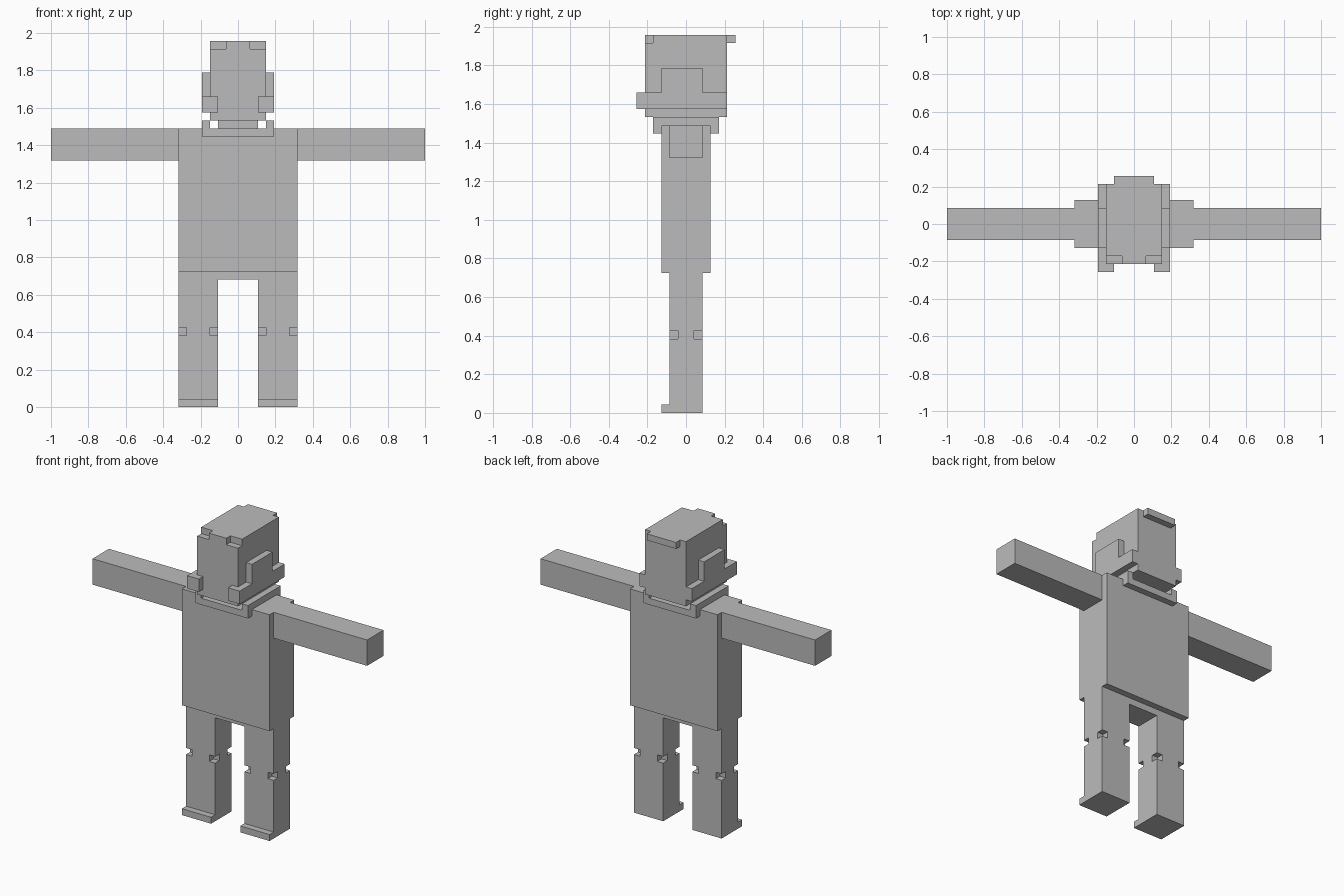
import bpy
import bmesh

U = 2 / 47  # size of one block unit

cube = bpy.data.objects.get("Cube")
if cube:
    bpy.data.objects.remove(cube, do_unlink=True)

grey = bpy.data.materials.new("plain grey")
grey.use_nodes = True
grey.diffuse_color = (0.5, 0.5, 0.5, 1)
grey.node_tree.nodes["Principled BSDF"].inputs["Base Color"].default_value = (0.5, 0.5, 0.5, 1)


def prism(name, plan, z0, z1):
    """Extrude a flat plan outline, in block units, from z0 to z1."""
    bm = bmesh.new()
    base = bm.faces.new([bm.verts.new((x * U, y * U, z0 * U)) for x, y in plan])
    out = bmesh.ops.extrude_face_region(bm, geom=[base], use_keep_orig=True)
    top = [g for g in out["geom"] if isinstance(g, bmesh.types.BMVert)]
    bmesh.ops.translate(bm, verts=top, vec=(0, 0, (z1 - z0) * U))
    bmesh.ops.recalc_face_normals(bm, faces=bm.faces)
    mesh = bpy.data.meshes.new(name)
    bm.to_mesh(mesh)
    bm.free()
    mesh.materials.append(grey)
    obj = bpy.data.objects.new(name, mesh)
    bpy.context.collection.objects.link(obj)
    return obj


def box(name, x, y, z):
    plan = [(x[0], y[0]), (x[1], y[0]), (x[1], y[1]), (x[0], y[1])]
    return prism(name, plan, *z)


def pair(name, x, y, z):
    """A box on the left side and its mirror on the right."""
    box("left_" + name, x, y, z)
    box("right_" + name, (-x[1], -x[0]), y, z)


# Body
box("torso", (-7.5, 7.5), (-3, 3), (17, 35))
pair("arm", (7.5, 23.5), (-2, 2), (31, 35))
box("hips", (-7.5, 7.5), (-2, 2), (16, 17))

# Legs, with the knee corners notched
pair("upper_leg", (2.5, 7.5), (-2, 2), (10, 16))
pair("lower_leg", (2.5, 7.5), (-2, 2), (0, 9))
pair("toe", (2.5, 7.5), (-3, -2), (0, 1))
quarter = [(2.5, 1), (1.5, 1), (1.5, 2)]
half = quarter + [(-x, y) for x, y in reversed(quarter)]
cross = half + [(-x, -y) for x, y in half]
for side, s in (("left", 1), ("right", -1)):
    prism(side + "_knee", [(x + 5 * s, y) for x, y in cross], 9, 10)

# Collar and neck
box("collar_front", (-4.5, 4.5), (-4, -3), (34, 35))
box("collar_back", (-4.5, 4.5), (3, 4), (34, 35))
pair("collar_end_front", (3.5, 4.5), (-4, -3), (35, 36))
pair("collar_end_back", (3.5, 4.5), (3, 4), (35, 36))
pair("collar_side", (3.5, 4.5), (-3, 3), (35, 36))
box("neck", (-2.5, 2.5), (-2, 2), (35, 36))

# Head, with the two upper front corners cut away
box("head", (-3.5, 3.5), (-5, 5), (36, 45))
crown = [(3.5, 5), (3.5, -4), (1.5, -4), (1.5, -5)]
prism("head_crown", crown + [(-x, y) for x, y in reversed(crown)], 45, 46)
box("back_ledge", (-2.5, 2.5), (5, 6), (45, 46))

# Side bands wrapping round to the face
pair("side_band", (3.5, 4.5), (-5, 5), (37, 39))
pair("ear", (3.5, 4.5), (-3, 2), (39, 42))
pair("cheek_piece", (2.5, 4.5), (-6, -5), (37, 39))
